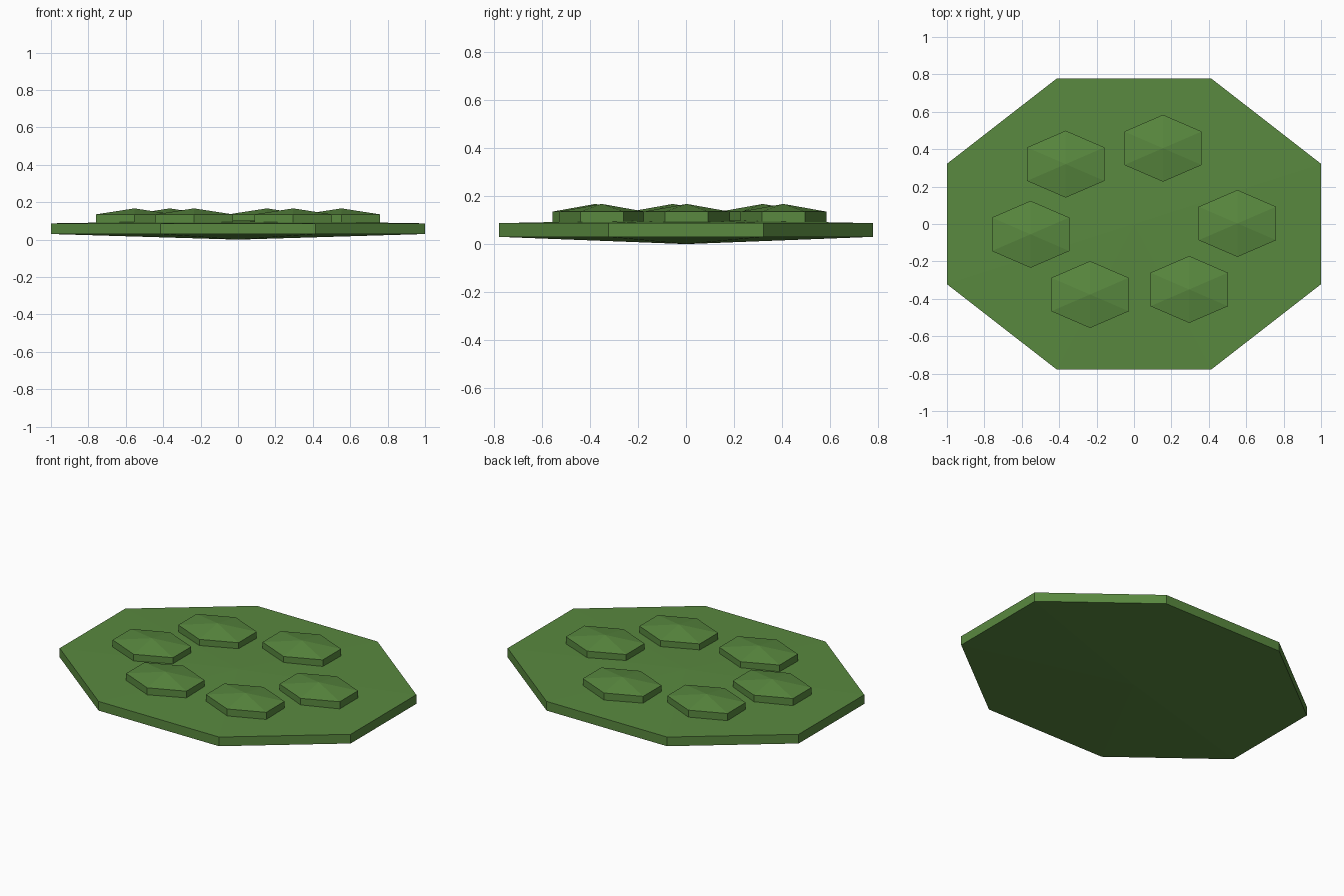
import bpy, bmesh
from math import cos, sin, pi

cube = bpy.data.objects.get("Cube")
if cube:
    bpy.data.objects.remove(cube, do_unlink=True)

green = bpy.data.materials.new("leaf_green")
green.use_nodes = True
colour = (0.10, 0.25, 0.05, 1)
green.diffuse_color = colour
green.node_tree.nodes["Principled BSDF"].inputs["Base Color"].default_value = colour


def faceted_disc(name, sides, half_x, half_y, start, centre, heights):
    """Polygonal slab with a shallow pyramid above and below its rim."""
    low_tip, low_rim, high_rim, high_tip = heights
    cx, cy = centre
    bm = bmesh.new()
    angles = [start + 2 * pi * i / sides for i in range(sides)]
    ring = [(cx + half_x * cos(a), cy + half_y * sin(a)) for a in angles]
    lower = [bm.verts.new((x, y, low_rim)) for x, y in ring]
    upper = [bm.verts.new((x, y, high_rim)) for x, y in ring]
    bottom = bm.verts.new((cx, cy, low_tip))
    top = bm.verts.new((cx, cy, high_tip))
    for i in range(sides):
        j = (i + 1) % sides
        bm.faces.new((lower[i], lower[j], upper[j], upper[i]))
        bm.faces.new((upper[i], upper[j], top))
        bm.faces.new((lower[j], lower[i], bottom))
    bmesh.ops.recalc_face_normals(bm, faces=bm.faces)
    mesh = bpy.data.meshes.new(name)
    bm.to_mesh(mesh)
    bm.free()
    mesh.materials.append(green)
    obj = bpy.data.objects.new(name, mesh)
    bpy.context.collection.objects.link(obj)
    return obj


# Octagonal pad, stretched along x
apothem = cos(pi / 8)
faceted_disc("pad", 8, 1 / apothem, 0.777 / apothem, pi / 8, (0, 0),
             (0, 0.03, 0.087, 0.103))

# Ring of six low hexagonal bumps
centres = [(0.553, 0.003), (0.155, 0.405), (-0.365, 0.32),
           (-0.553, -0.055), (-0.235, -0.377), (0.295, -0.35)]
for number, centre in enumerate(centres, 1):
    faceted_disc(f"bump_{number}", 6, 0.239, 0.179, pi / 6, centre,
                 (0.07, 0.088, 0.135, 0.167))
